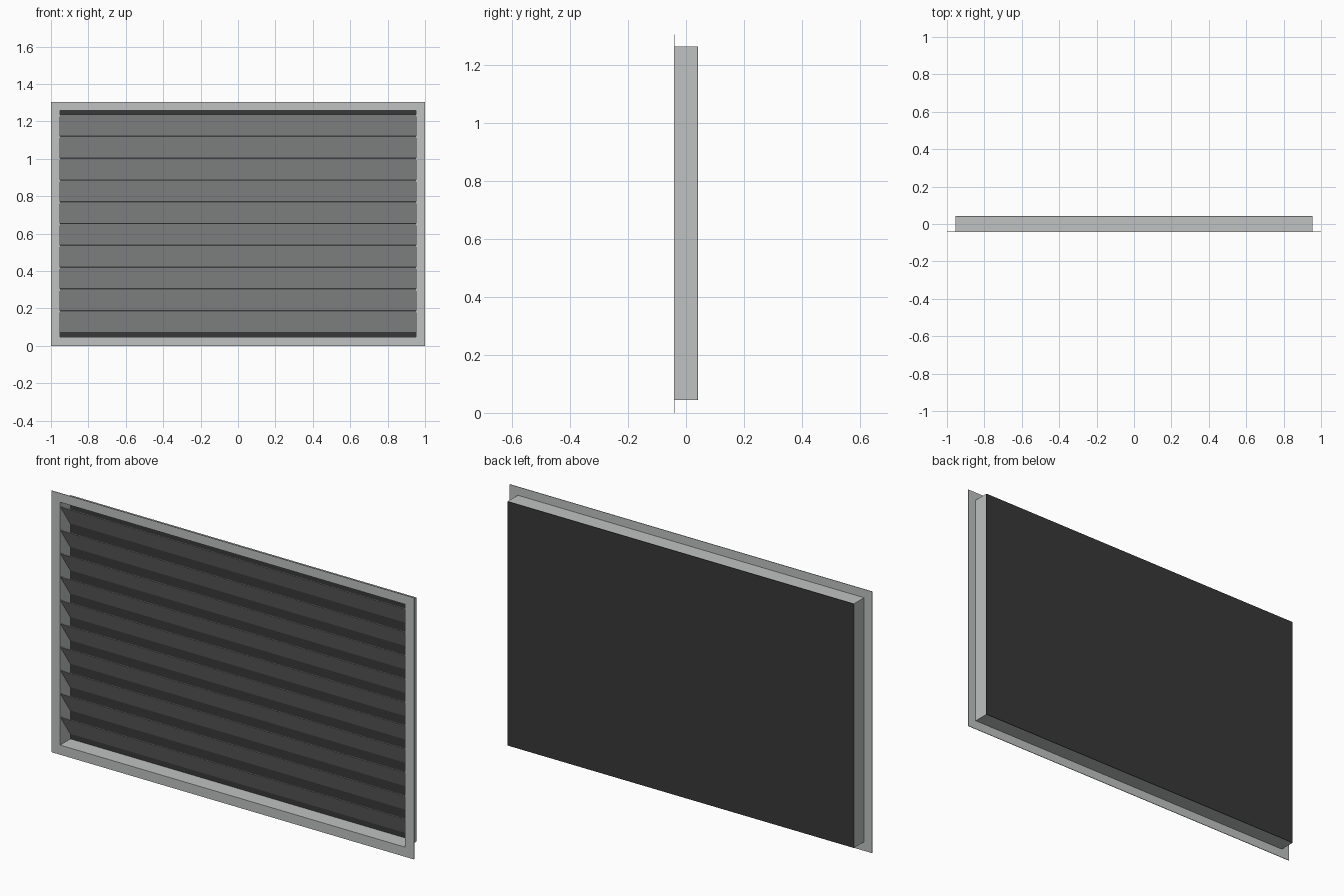
import bpy, math

if "Cube" in bpy.data.objects:
    bpy.data.objects.remove(bpy.data.objects["Cube"])

W, H = 2.0, 1.304            # flange size
BX, Z0, Z1 = 0.955, 0.045, 1.262   # sleeve outer half-width, bottom and top
YF, YB = -0.042, 0.042       # front and back planes
T = 0.003                    # sheet thickness


def material(name, rgb):
    m = bpy.data.materials.new(name)
    m.diffuse_color = (*rgb, 1.0)
    m.use_nodes = True
    m.node_tree.nodes["Principled BSDF"].inputs["Base Color"].default_value = m.diffuse_color
    return m


metal = material("grey_metal", (0.52, 0.54, 0.53))
black = material("dark_mesh", (0.04, 0.04, 0.04))


def box(name, x0, x1, y0, y1, z0, z1, mat):
    bpy.ops.mesh.primitive_cube_add(
        size=1, location=((x0 + x1) / 2, (y0 + y1) / 2, (z0 + z1) / 2))
    ob = bpy.context.object
    ob.name = name
    ob.scale = (x1 - x0, y1 - y0, z1 - z0)
    ob.data.materials.append(mat)
    return ob


def ring(name, outer, inner, y0, y1):
    """Rectangular frame; outer and inner are (half width, bottom, top)."""
    def loop(r, y):
        h, b, t = r
        return [(-h, y, b), (h, y, b), (h, y, t), (-h, y, t)]
    verts = loop(outer, y0) + loop(inner, y0) + loop(outer, y1) + loop(inner, y1)
    faces = []
    for i in range(4):
        j = (i + 1) % 4
        faces += [(i, j, 4 + j, 4 + i),              # front
                  (8 + j, 8 + i, 12 + i, 12 + j),    # back
                  (j, i, 8 + i, 8 + j),              # outside
                  (4 + i, 4 + j, 12 + j, 12 + i)]    # inside
    me = bpy.data.meshes.new(name)
    me.from_pydata(verts, [], faces)
    me.materials.append(metal)
    ob = bpy.data.objects.new(name, me)
    bpy.context.collection.objects.link(ob)
    return ob


# Front flange and the sleeve behind it
opening = (BX - T, Z0 + T, Z1 - T)
ring("front_flange", (W / 2, 0, H), opening, YF, YF + T)
ring("sleeve", (BX, Z0, Z1), opening, YF + T, YB - T)

# Dark panel closing the back
box("back_panel", -BX, BX, YB - T, YB, Z0, Z1, black)

# Ten sloping slats, high at the front and low at the back
PITCH, DROP = 0.1165, 0.112
y_front, y_back = YF + 0.003, YB - T - 0.001
depth = y_back - y_front
length = math.hypot(depth, DROP)
for i in range(10):
    top = 1.236 - i * PITCH
    slat = box("slat_%02d" % (i + 1), -opening[0], opening[0],
               -length / 2, length / 2, -T / 2, T / 2, metal)
    slat.location = (0, (y_front + y_back) / 2, top - DROP / 2)
    slat.rotation_euler = (-math.atan2(DROP, depth), 0, 0)
